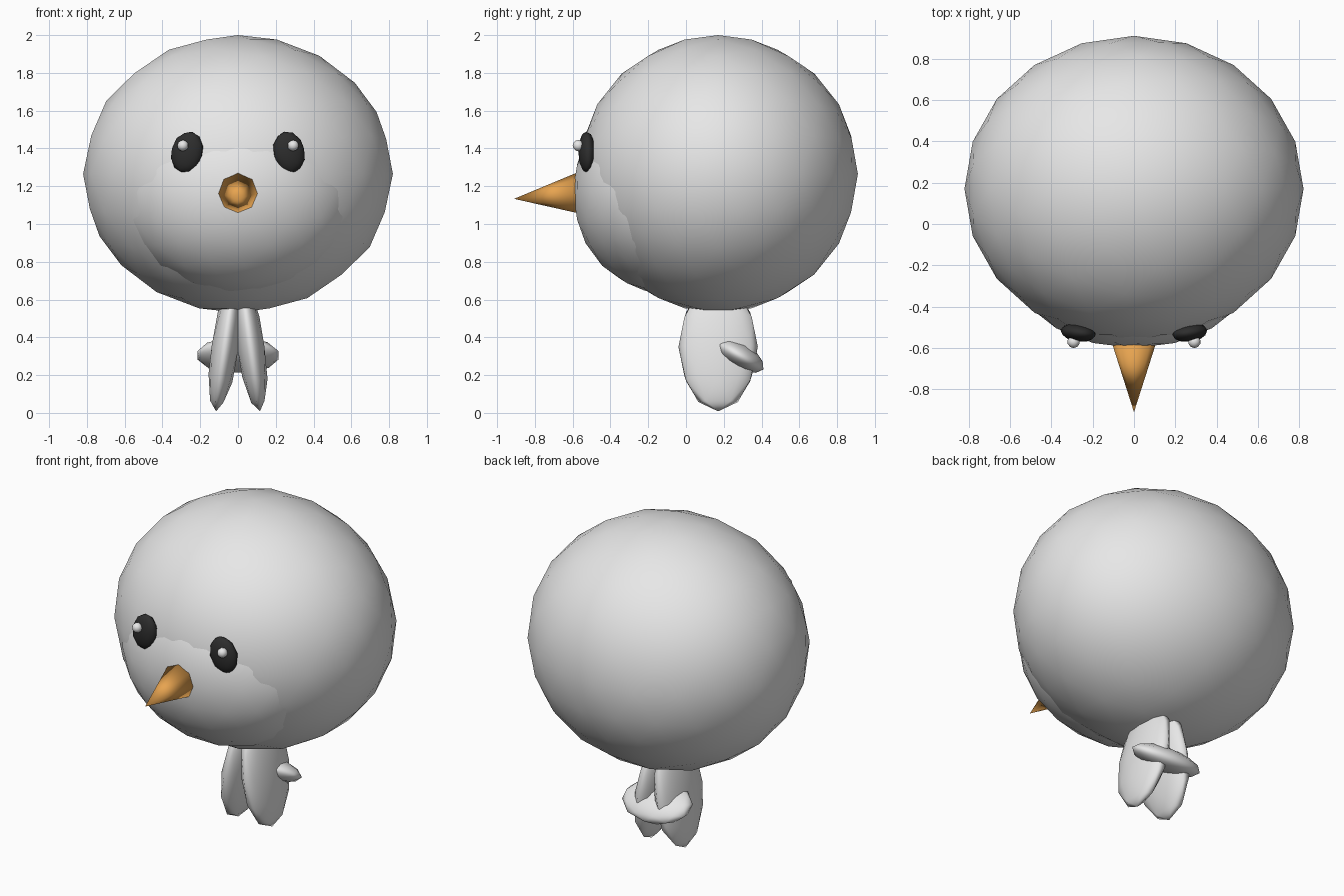
import bpy
from math import radians

cube = bpy.data.objects.get("Cube")
if cube:
    bpy.data.objects.remove(cube, do_unlink=True)


def material(name, rgb):
    mat = bpy.data.materials.new(name)
    mat.use_nodes = True
    mat.diffuse_color = (*rgb, 1)
    mat.node_tree.nodes["Principled BSDF"].inputs["Base Color"].default_value = (*rgb, 1)
    return mat


pale = material("pale grey", (0.8, 0.8, 0.8))
dark = material("dark eye", (0.027, 0.027, 0.027))
orange = material("orange beak", (0.8, 0.37, 0.08))


def finish(obj, name, mat):
    obj.name = name
    obj.data.name = name
    obj.data.materials.append(mat)
    bpy.ops.object.shade_smooth()
    return obj


def ball(name, mat, center, radii, tilt=(0, 0, 0), detail=2):
    """Low-poly ellipsoid, tilt in degrees."""
    bpy.ops.mesh.primitive_ico_sphere_add(
        subdivisions=detail, radius=1, location=center,
        rotation=[radians(a) for a in tilt])
    obj = bpy.context.object
    obj.scale = radii
    return finish(obj, name, mat)


# Big round head with a muzzle bulging out of its lower front
ball("head", pale, (0, 0.17, 1.265), (0.82, 0.74, 0.735), detail=3)
ball("muzzle", pale, (0, -0.1, 1.17), (0.64, 0.5, 0.54), detail=3)

# Mirrored parts: eyes, eye glints and body halves that splay downward
for side, s in (("left", 1), ("right", -1)):
    ball(side + "_eye", dark, (s * 0.27, -0.525, 1.38),
         (0.085, 0.045, 0.112), (0, -s * 14, s * 8))
    ball(side + "_eye_glint", pale, (s * 0.292, -0.57, 1.415), (0.03, 0.03, 0.03))
    ball(side + "_body_half", pale, (s * 0.068, 0.17, 0.35),
         (0.075, 0.21, 0.345), (0, -s * 8, 0))

# Flat tail disc tipping down toward the back
ball("tail", pale, (0, 0.28, 0.305), (0.225, 0.15, 0.07), (-30, 0, 0))

# Pointed beak, drooping slightly
bpy.ops.mesh.primitive_cone_add(
    vertices=8, radius1=0.108, radius2=0, depth=0.34,
    location=(0, -0.741, 1.148), rotation=(radians(95), 0, 0))
finish(bpy.context.object, "beak", orange)
